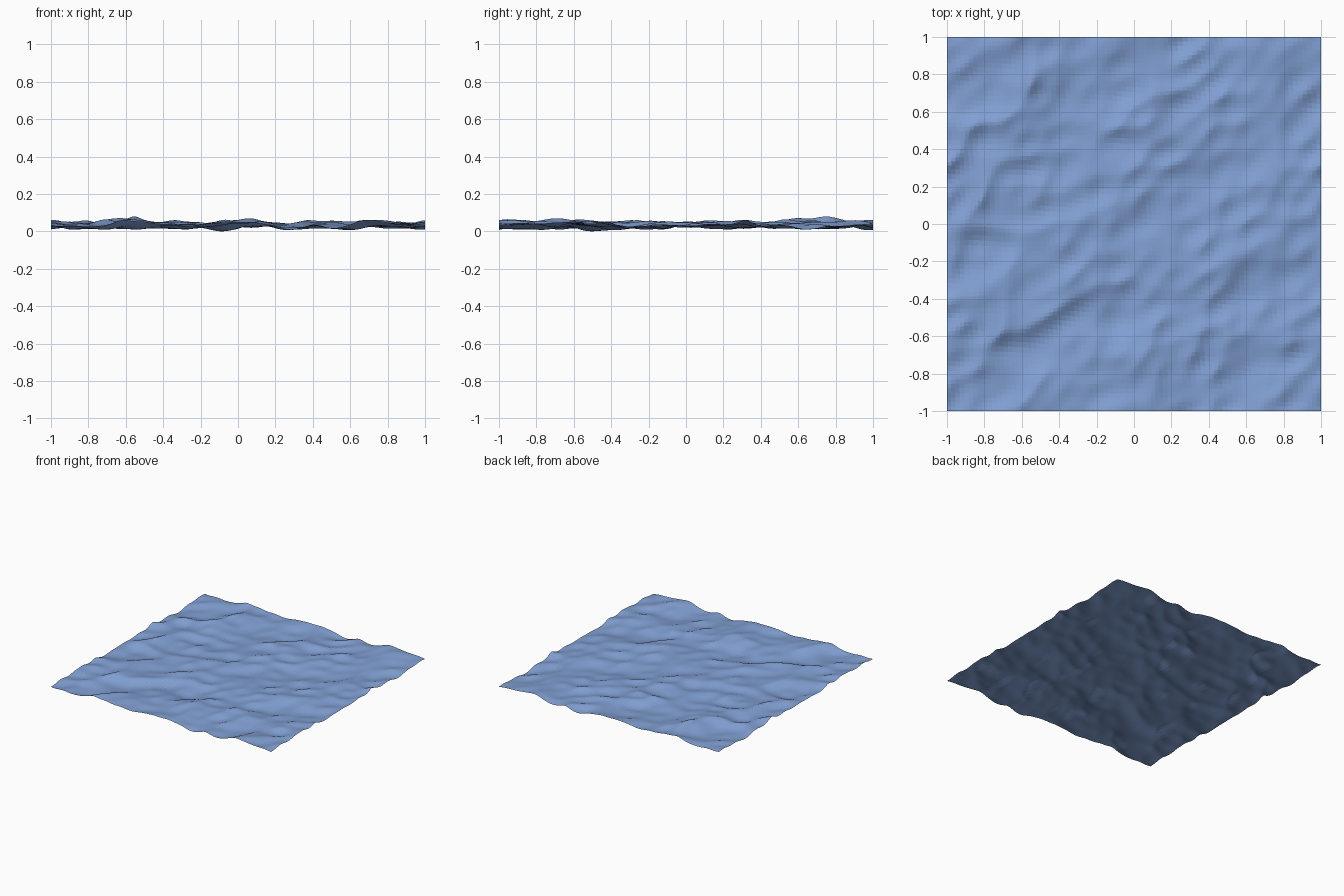
import bpy, bmesh, math, random

if "Cube" in bpy.data.objects:
    bpy.data.objects.remove(bpy.data.objects["Cube"])

random.seed(7)
CELLS = 84          # grid resolution of the sheet
HEIGHT = 0.08       # trough to crest
CHOP = 0.6          # horizontal sharpening of crests

# Wave set: tiling sines, strongest along the wind diagonal
wind = (math.sqrt(0.5), -math.sqrt(0.5))
waves = []
for nx in range(0, 19):
    for ny in range(-18, 19):
        n = math.hypot(nx, ny)
        if n < 2.5 or n > 18 or (nx == 0 and ny < 0):
            continue
        along = (nx * wind[0] + ny * wind[1]) / n
        amp = random.gauss(0, 1) * abs(along) ** 1.5 / n ** 1.75
        if abs(amp) > 0.003:
            waves.append((nx * math.pi, ny * math.pi, amp,
                          random.uniform(0, math.tau), nx / n, ny / n))


def ripple(x, y):
    """Height and horizontal drift of the water at a point."""
    h = dx = dy = 0.0
    for kx, ky, amp, phase, ux, uy in waves:
        t = kx * x + ky * y + phase
        h += amp * math.cos(t)
        s = amp * math.sin(t)
        dx -= ux * s
        dy -= uy * s
    return h, dx, dy


# Water sheet: a flat grid shaped by the waves
bm = bmesh.new()
bmesh.ops.create_grid(bm, x_segments=CELLS, y_segments=CELLS, size=1.0)
samples = [(v, *ripple(v.co.x, v.co.y)) for v in bm.verts]
low = min(s[1] for s in samples)
scale = HEIGHT / (max(s[1] for s in samples) - low)
for v, h, dx, dy in samples:
    x, y = v.co.x, v.co.y
    # Drift fades out at the border so the outline stays square
    fade_x = min(1.0, (1 - abs(x)) * 8)
    fade_y = min(1.0, (1 - abs(y)) * 8)
    v.co = (x + dx * scale * CHOP * fade_x,
            y + dy * scale * CHOP * fade_y,
            (h - low) * scale)

mesh = bpy.data.meshes.new("water_surface")
bm.to_mesh(mesh)
bm.free()
water = bpy.data.objects.new("water_surface", mesh)
bpy.context.collection.objects.link(water)

# Water colour
blue = bpy.data.materials.new("water blue")
blue.diffuse_color = (0.22, 0.35, 0.65, 1.0)
blue.use_nodes = True
blue.node_tree.nodes["Principled BSDF"].inputs["Base Color"].default_value = blue.diffuse_color
mesh.materials.append(blue)
